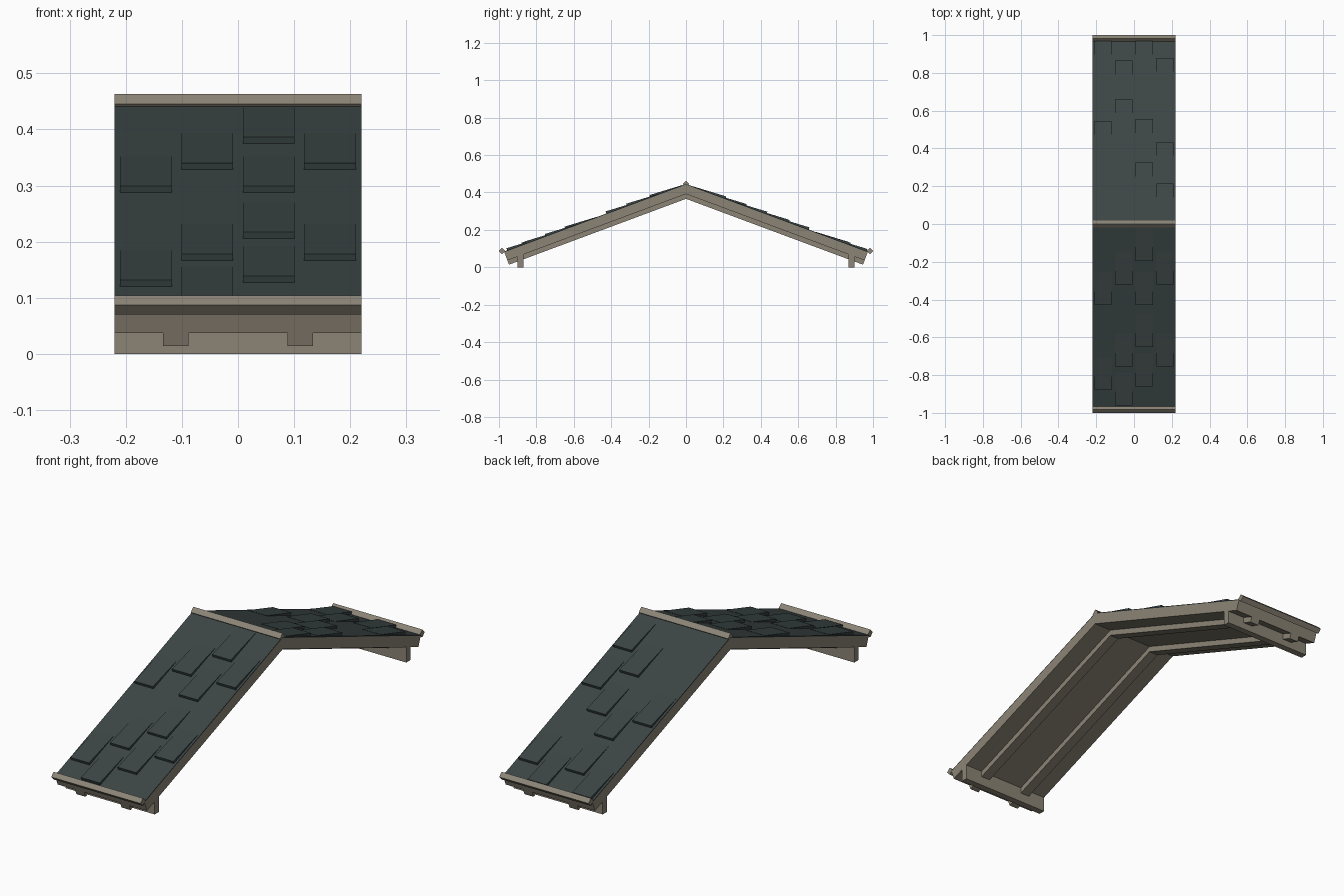
import bpy, bmesh, math

if "Cube" in bpy.data.objects:
    bpy.data.objects.remove(bpy.data.objects["Cube"])

TAN = 0.372                       # roof slope
ANG = math.atan(TAN)
C, S = math.cos(ANG), math.sin(ANG)
HALF = 0.22                       # half width along x
END = 0.972 * C - 0.083 * S       # eave cut, square to the slope


def material(name, rgb):
    m = bpy.data.materials.new(name)
    m.diffuse_color = (*rgb, 1)
    m.use_nodes = True
    m.node_tree.nodes["Principled BSDF"].inputs["Base Color"].default_value = m.diffuse_color
    return m


wood = material("weathered wood", (0.262, 0.231, 0.181))
slate = material("dark slate", (0.045, 0.060, 0.060))


def prism(name, profile, x0, x1, mat):
    """Extrude a (y, z) profile from x0 to x1."""
    bm = bmesh.new()
    face = bm.faces.new([bm.verts.new((x0, y, z)) for y, z in profile])
    out = bmesh.ops.extrude_face_region(bm, geom=[face])
    bmesh.ops.translate(bm, vec=(x1 - x0, 0, 0),
                        verts=[v for v in out["geom"] if isinstance(v, bmesh.types.BMVert)])
    bmesh.ops.recalc_face_normals(bm, faces=bm.faces)
    me = bpy.data.meshes.new(name)
    bm.to_mesh(me)
    bm.free()
    me.materials.append(mat)
    ob = bpy.data.objects.new(name, me)
    bpy.context.collection.objects.link(ob)
    return ob


def chevron(top, bottom):
    """Gable-shaped band between two ridge heights."""
    def end(z0):
        y = (END + z0 * S) * C
        return y, z0 - y * TAN
    (ty, tz), (by, bz) = end(top), end(bottom)
    return [(-ty, tz), (0, top), (ty, tz), (by, bz), (0, bottom), (-by, bz)]


def diamond(y, z, r):
    return [(y - r, z), (y, z + r), (y + r, z), (y, z - r)]


# Roof boards with the thin slate covering
prism("roof_deck", chevron(0.442, 0.392), -HALF, HALF, wood)
prism("slate_covering", chevron(0.446, 0.442), -HALF, HALF, slate)

# Rafters below the boards
for x in (-0.111, 0.111):
    prism("rafter", chevron(0.394, 0.366), x - 0.0225, x + 0.0225, wood)

# Ridge cap, eave trims and wall beams
prism("ridge_cap", diamond(0, 0.445, 0.018), -HALF, HALF, wood)
for side in (-1, 1):
    prism("eave_trim", diamond(side * 0.983, 0.087, 0.017), -HALF, HALF, wood)
    a, b = 0.87, 0.90
    prism("wall_beam", [(side * a, 0), (side * b, 0),
                        (side * b, 0.396 - b * TAN), (side * a, 0.396 - a * TAN)],
          -HALF, HALF, wood)

# Raised shingles: lower-edge distance from the ridge, per column
columns = (-0.164, -0.055, 0.055, 0.164)
shingles = {
    -1: [(0.43, 0.88), (0.32, 0.755, 0.96), (0.195, 0.43, 0.65, 0.86), (0.32, 0.755)],
    1: [(0.545, 0.97), (0.66, 0.865), (0.325, 0.555, 0.97), (0.215, 0.435, 0.88)],
}
THICK = 0.013
for side, cols in shingles.items():
    for x, rows in zip(columns, cols):
        for edge in rows:
            low = edge - THICK * S
            high = max(low - 0.17, 0.01)
            z = lambda y: 0.445 - y * TAN
            prism("shingle", [(side * high, z(high)), (side * low, z(low)),
                              (side * edge, z(low) + THICK * C),
                              (side * high, z(high) + 0.002)],
                  x - 0.046, x + 0.046, slate)
